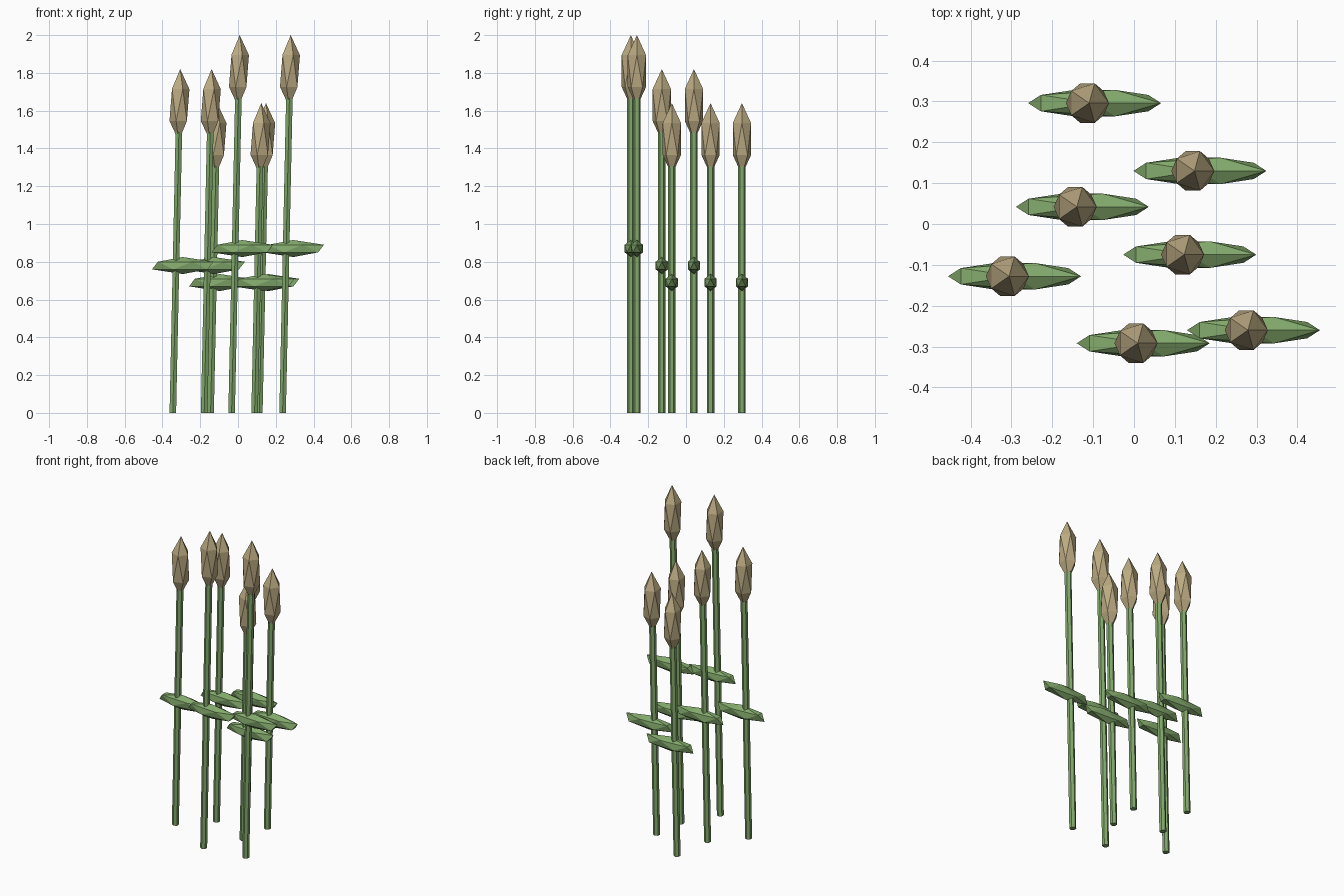
import bpy
from math import atan
from mathutils import Matrix, Vector

if "Cube" in bpy.data.objects:
    bpy.data.objects.remove(bpy.data.objects["Cube"], do_unlink=True)


def material(name, colour):
    mat = bpy.data.materials.new(name)
    mat.use_nodes = True
    mat.diffuse_color = colour
    mat.node_tree.nodes["Principled BSDF"].inputs["Base Color"].default_value = colour
    return mat


GREEN = material("reed green", (0.227, 0.402, 0.15, 1))
TAN = material("seed head tan", (0.5, 0.405, 0.225, 1))

LEAN = 0.0215           # sideways drift per unit of height
TILT = atan(LEAN)
HEAD_HALF = 0.19        # half the height of a seed head


def finish(name, mat):
    obj = bpy.context.object
    obj.name = name
    obj.data.materials.append(mat)
    return obj


def gem(name, centre, size, mat, tilt=0):
    """Stretched twenty-sided gem shape."""
    bpy.ops.mesh.primitive_ico_sphere_add(subdivisions=1, radius=1,
                                          location=centre, rotation=(0, tilt, 0))
    obj = finish(name, mat)
    obj.scale = size
    return obj


def reed(number, x, y, top):
    head_z = top - HEAD_HALF
    base_x = x - LEAN * head_z
    stem_top = top - 0.26

    # Six-sided leaning stem
    bpy.ops.mesh.primitive_cylinder_add(vertices=6, radius=0.02, depth=stem_top,
                                        location=(base_x + LEAN * stem_top / 2, y, stem_top / 2),
                                        rotation=(0, TILT, 0))
    finish(f"stem_{number}", GREEN)

    # Leaf across the middle of the stem
    gem(f"leaf_{number}", (x + 0.0175, y, stem_top / 2), (0.182, 0.038, 0.045), GREEN)

    # Seed head on the tip
    gem(f"seed_head_{number}", (x, y, head_z), (0.057, 0.057, HEAD_HALF), TAN, TILT)


# Reed positions and heights
REEDS = [
    (0.005, -0.292, 2.0), (0.275, -0.26, 2.0),
    (-0.31, -0.128, 1.82), (-0.144, 0.042, 1.82),
    (-0.114, 0.296, 1.64), (0.144, 0.13, 1.64), (0.119, -0.075, 1.64),
]
for i, (x, y, top) in enumerate(REEDS, 1):
    reed(i, x, y, top)
